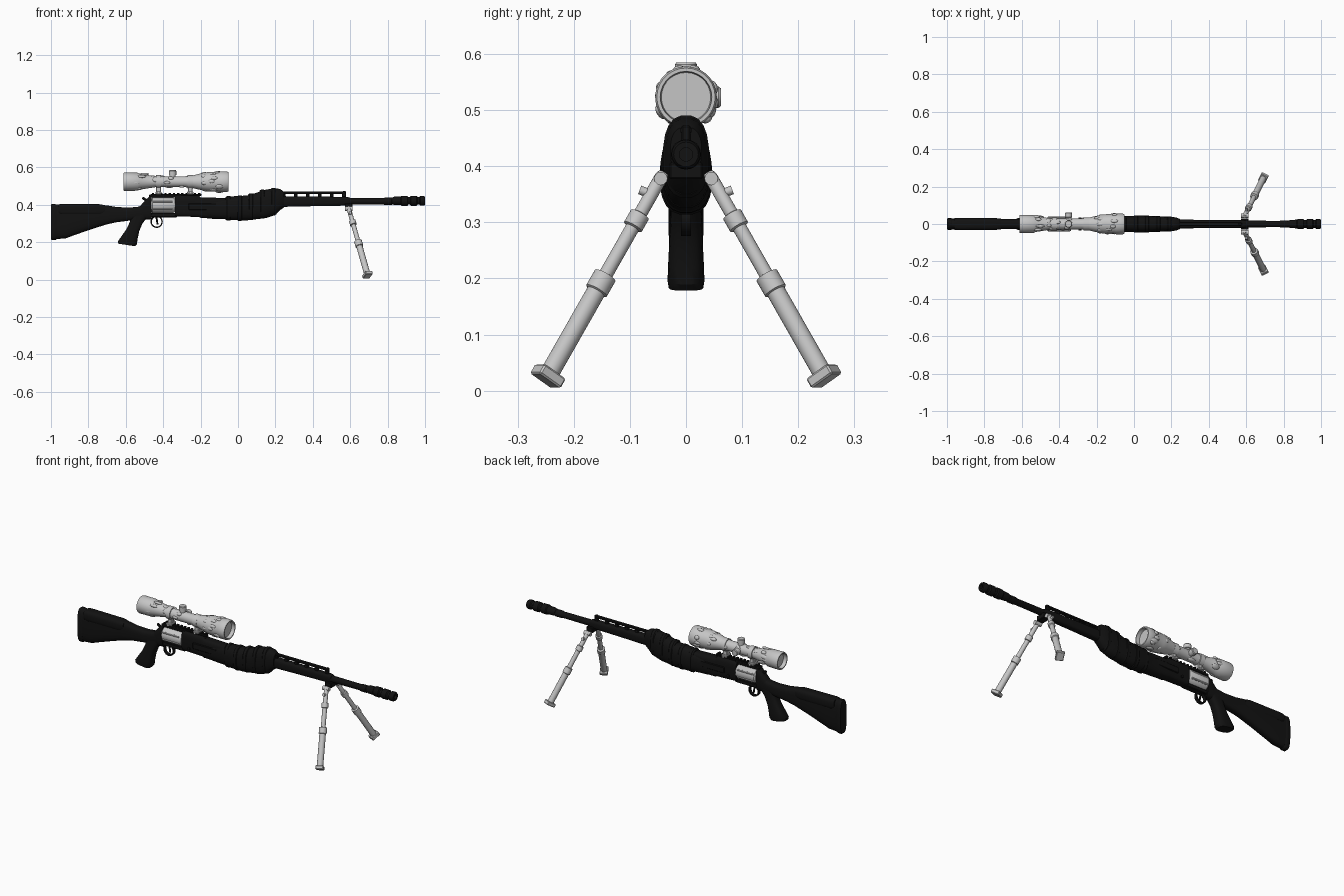
import bpy, bmesh, math, random
from mathutils import Vector, Matrix

random.seed(4)
if "Cube" in bpy.data.objects:
    bpy.data.objects.remove(bpy.data.objects["Cube"], do_unlink=True)


def material(name, value):
    m = bpy.data.materials.new(name)
    m.use_nodes = True
    m.diffuse_color = (value, value, value, 1)
    bsdf = next(n for n in m.node_tree.nodes if n.type == "BSDF_PRINCIPLED")
    bsdf.inputs["Base Color"].default_value = m.diffuse_color
    return m


BLACK = material("matte black", 0.006)
GREY = material("light grey", 0.56)


def finish(name, bm, mat, angle=35):
    bmesh.ops.recalc_face_normals(bm, faces=bm.faces)
    me = bpy.data.meshes.new(name)
    bm.to_mesh(me)
    bm.free()
    me.materials.append(mat)
    ob = bpy.data.objects.new(name, me)
    bpy.context.collection.objects.link(ob)
    bpy.ops.object.select_all(action="DESELECT")
    ob.select_set(True)
    bpy.context.view_layer.objects.active = ob
    bpy.ops.object.shade_smooth_by_angle(angle=math.radians(angle))
    return ob


def bridge(bm, rings, closed=False):
    n = len(rings[0])
    for a, b in zip(rings, rings[1:]):
        for i in range(n):
            j = (i + 1) % n
            bm.faces.new((a[i], a[j], b[j], b[i]))
    bm.faces.new(rings[0])
    bm.faces.new(rings[-1])


def loft(name, sections, mat=BLACK, power=3.2, n=20):
    """Rounded cross-sections (x, z low, z high, half width) joined along x."""
    bm = bmesh.new()
    rings = []
    for x, lo, hi, w in sections:
        ring = []
        for i in range(n):
            t = math.tau * (i + 0.5) / n
            c, s = math.cos(t), math.sin(t)
            y = math.copysign(abs(c) ** (2 / power), c) * w
            z = (lo + hi) / 2 + math.copysign(abs(s) ** (2 / power), s) * (hi - lo) / 2
            ring.append(bm.verts.new((x, y, z)))
        rings.append(ring)
    bridge(bm, rings)
    return finish(name, bm, mat)


def turned(name, profile, start, end, mat, n=20):
    """Turned shape: (distance, radius) pairs measured from start towards end."""
    start, end = Vector(start), Vector(end)
    turn = (end - start).to_track_quat("Z", "Y")
    bm = bmesh.new()
    rings = [[bm.verts.new(start + turn @ Vector((r * math.cos(math.tau * i / n),
              r * math.sin(math.tau * i / n), d))) for i in range(n)] for d, r in profile]
    bridge(bm, rings)
    return finish(name, bm, mat)


def rod(name, a, b, r, mat, n=16):
    length = (Vector(b) - Vector(a)).length
    return turned(name, [(0, r), (length, r)], a, b, mat, n)


def box(name, centre, size, mat=BLACK, bevel=0.003, turn=Matrix()):
    bm = bmesh.new()
    bmesh.ops.create_cube(bm, size=1, matrix=Matrix.Translation(centre) @ turn @ Matrix.Diagonal((*size, 1)))
    bmesh.ops.bevel(bm, geom=bm.edges[:], offset=bevel, segments=1, affect="EDGES")
    return finish(name, bm, mat)


# Shoulder stock and recoil pad
loft("stock", [(-0.975, .215, .402, .029), (-0.92, .22, .403, .03), (-0.88, .235, .403, .03),
               (-0.78, .27, .402, .029), (-0.7, .295, .397, .028), (-0.65, .306, .388, .027),
               (-0.58, .315, .385, .027), (-0.53, .325, .39, .027), (-0.47, .33, .42, .026)])
loft("recoil_pad", [(-1, .215, .4, .028), (-0.995, .21, .404, .031), (-0.977, .21, .404, .031),
                    (-0.97, .215, .4, .029)])
loft("cheek_rest", [(-0.96, .35, .402, .031), (-0.94, .34, .405, .033),
                    (-0.74, .34, .403, .032), (-0.71, .35, .397, .028)])

# Pistol grip, lofted upright and leaned back
grip = loft("pistol_grip", [(0, -.045, .045, .031), (.012, -.052, .05, .033), (.04, -.045, .042, .032),
                            (.08, -.035, .034, .03), (.12, -.033, .034, .028), (.165, -.045, .05, .026)])
for v in grip.data.vertices:
    up, along = v.co.x, v.co.z
    v.co = (-0.595 + along + up * 0.42, v.co.y, 0.185 + up - along * 0.15)
grip.data.flip_normals()

# Revolver-style frame around the cylinder
loft("rear_frame", [(-0.53, .325, .385, .025), (-0.5, .32, .42, .027), (-0.47, .32, .45, .028), (-0.462, .32, .45, .028)])
box("top_strap", (-0.4, 0, .447), (0.15, .036, .016))
box("bottom_strap", (-0.4, 0, .344), (0.15, .036, .022))
box("hammer", (-0.497, 0, .428), (.035, .012, .014), turn=Matrix.Rotation(0.6, 4, "Y"))
turned("cylinder", [(0, .034), (.006, .041), (.118, .041), (.126, .036)],
       (-0.464, 0, .397), (-0.3, 0, .397), GREY, 24)
for i in range(6):
    a = math.tau * (i + .5) / 6
    y, z = .04 * math.cos(a), .397 + .04 * math.sin(a)
    rod("cylinder_rib", (-0.455, y, z), (-0.35, y, z), .005, GREY, 8)

# Trigger and guard
bm = bmesh.new()
rings = []
for i in range(24):
    a = math.tau * i / 24
    d = Vector((math.cos(a), 0, math.sin(a)))
    rings.append([bm.verts.new(Vector((-0.435, 0, .309)) + d * r + Vector((0, y, 0)))
                  for r, y in ((.026, -.009), (.033, -.009), (.033, .009), (.026, .009))])
for a, b in zip(rings, rings[1:] + rings[:1]):
    for i in range(4):
        j = (i + 1) % 4
        bm.faces.new((a[i], a[j], b[j], b[i]))
finish("trigger_guard", bm, BLACK)
rod("trigger", (-0.437, 0, .338), (-0.43, 0, .294), .005, BLACK, 8)

# Receiver with notched sight rail
loft("receiver", [(-0.338, .338, .452, .029), (-0.21, .334, .45, .03), (-0.2, .33, .44, .031),
                  (-0.06, .33, .436, .031), (0, .335, .43, .03)], power=4)
box("sight_rail", (-0.33, 0, .453), (.27, .026, .01))
for i in range(12):
    box("rail_tooth", (-0.455 + i * .0225, 0, .46), (.012, .03, .008), bevel=.001)
for side in (-1, 1):
    box("receiver_side_plate", (-0.19, side * .031, .39), (.15, .008, .035))
    rod("receiver_pin", (-0.29, side * .028, .365), (-0.29, side * .035, .365), .008, BLACK, 12)

# Swelling fore-end with wrapped bands
loft("fore_end", [(-0.22, .335, .42, .03), (-0.15, .325, .43, .034), (-0.07, .322, .435, .039),
                  (-0.04, .317, .445, .044), (.05, .316, .45, .045), (.1, .322, .465, .043),
                  (.15, .328, .482, .041), (.2, .345, .488, .039), (.225, .37, .485, .035),
                  (.245, .385, .47, .028)], power=2.5)
for x, lo, hi, w in ((-0.05, .314, .447, .043), (.01, .313, .451, .047),
                     (.07, .317, .462, .046), (.13, .325, .481, .043), (.19, .343, .491, .041)):
    loft("fore_end_band", [(x - .016, lo + .006, hi - .006, w - .006), (x - .008, lo, hi, w),
                           (x + .008, lo, hi, w), (x + .016, lo + .006, hi - .006, w - .006)], power=2.5)

# Barrel, slotted top rib and muzzle brake
loft("barrel_shroud", [(.22, .388, .446, .024), (.4, .392, .444, .022), (.585, .395, .442, .021), (.6, .4, .437, .018)])
box("top_rib", (.4, 0, .464), (.35, .02, .012))
for i in range(6):
    box("rib_post", (.245 + i * .064, 0, .45), (.02, .018, .02))
box("front_sight", (.568, 0, .455), (.018, .016, .036))
turned("barrel", [(0, .018), (.2, .017), (.205, .02), (.24, .02), (.245, .016), (.3, .016)],
       (.58, 0, .418), (1, 0, .418), BLACK)
turned("muzzle_brake", [(0, .016), (.015, .022), (.05, .023), (.055, .027), (.085, .027), (.09, .021),
                        (.1, .021), (.105, .027), (.135, .027), (.14, .021), (.15, .021), (.155, .026),
                        (.172, .026), (.18, .022), (.18, .012), (.13, .012)],
       (.82, 0, .421), (1, 0, .421), BLACK)

# Telescopic sight
AXIS = .523
turned("scope_body", [(.02, .038), (0, .041), (0, .047), (.006, .049), (.075, .048), (.085, .043),
                      (.14, .034), (.17, .029), (.33, .029), (.37, .034), (.43, .048), (.455, .052),
                      (.51, .053), (.515, .055), (.553, .055), (.56, .052), (.56, .046), (.54, .044)],
       (-0.612, 0, AXIS), (0, 0, AXIS), GREY, 28)
turned("top_turret", [(0, .016), (.035, .016), (.037, .02), (.058, .02), (.062, .017)],
       (-0.35, 0, AXIS), (-0.35, 0, 1), GREY)
turned("side_turret", [(0, .016), (.035, .016), (.037, .019), (.058, .019), (.062, .016)],
       (-0.35, 0, AXIS), (-0.35, 1, AXIS), GREY)
for x in (-0.425, -0.255):
    rod("scope_ring", (x - .014, 0, AXIS), (x + .014, 0, AXIS), .035, GREY, 24)
    box("scope_foot", (x, 0, .477), (.026, .026, .05), GREY)
    box("scope_clamp", (x, 0, .463), (.034, .046, .014), GREY)
    rod("clamp_screw", (x, -.03, .463), (x, .03, .463), .007, GREY, 10)

# Raised ragged patches wrapped on the sight
for x0, x1, radius, count in ((-0.2, -0.09, .05, 20), (-0.56, -0.48, .042, 9), (-0.47, -0.22, .028, 12)):
    for i in range(count):
        x, a = random.uniform(x0, x1), i * 2.4
        r = radius + (.012 * (x - x0) / (x1 - x0) - .008 if count == 20 else 0)
        place = Matrix.Translation((x, r * math.cos(a), AXIS + r * math.sin(a))) @ Matrix.Rotation(a, 4, "X")
        size = (random.uniform(.013, .026), .007, random.uniform(.008, .015))
        bm = bmesh.new()
        bmesh.ops.create_icosphere(bm, subdivisions=2, radius=1, matrix=place @ Matrix.Diagonal((*size, 1)))
        finish("scope_wrap_patch", bm, GREY)

# Bipod: mount and two telescoping legs with collars and feet
box("bipod_mount", (.592, 0, .392), (.04, .06, .03))
for side in (-1, 1):
    top, foot = Vector((.59, side * .04, .388)), Vector((.692, side * .246, .026))
    length = (foot - top).length
    turned("bipod_leg", [(k * length, r) for k, r in (
        (0, .009), (.02, .012), (.2, .012), (.205, .018), (.265, .018), (.27, .0125), (.5, .0125),
        (.505, .021), (.58, .021), (.585, .017), (.98, .017))], top, foot, GREY, 16)
    direction = (foot - top).normalized()
    box("bipod_foot", foot, (.05, .042, .02), GREY, .003,
        direction.to_track_quat("Z", "X").to_matrix().to_4x4())
    rod("bipod_pivot", (.572, side * .045, .378), (.612, side * .045, .378), .012, GREY, 12)
    rod("leg_knob", top.lerp(foot, .1) + Vector((0, side * .006, 0)),
        top.lerp(foot, .1) + Vector((0, side * .022, .006)), .008, GREY, 12)
